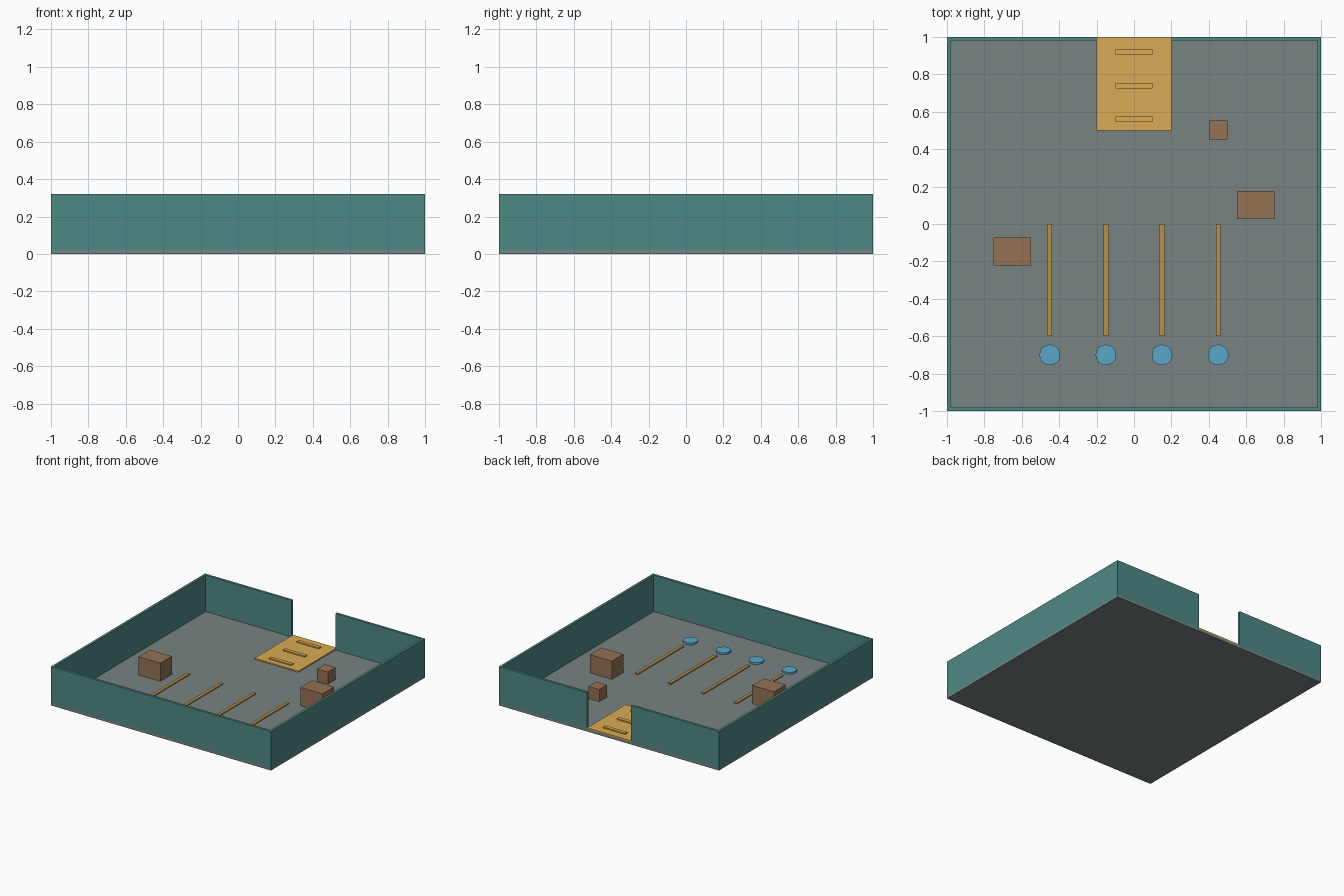
import bpy

if "Cube" in bpy.data.objects:
    bpy.data.objects.remove(bpy.data.objects["Cube"])


def material(name, rgb):
    m = bpy.data.materials.new(name)
    m.diffuse_color = (*rgb, 1)
    m.use_nodes = True
    m.node_tree.nodes["Principled BSDF"].inputs["Base Color"].default_value = m.diffuse_color
    return m


FLOOR = material("floor_grey", (0.19, 0.23, 0.225))
WALL = material("wall_teal", (0.076, 0.25, 0.235))
PAD = material("pad_yellow", (0.70, 0.41, 0.09))
STRIPE = material("stripe_ochre", (0.52, 0.28, 0.06))
BLUE = material("disc_blue", (0.10, 0.39, 0.60))
BROWN = material("crate_brown", (0.30, 0.17, 0.09))


def box(name, x, y, z, mat):
    """Box from (min, max) ranges on each axis."""
    c = [(r[0] + r[1]) / 2 for r in (x, y, z)]
    bpy.ops.mesh.primitive_cube_add(size=1, location=c)
    o = bpy.context.object
    o.name = name
    o.scale = [r[1] - r[0] for r in (x, y, z)]
    bpy.ops.object.transform_apply(location=False, rotation=False, scale=True)
    o.data.materials.append(mat)
    return o


F = 0.02   # floor top
T = 0.02   # wall thickness
H = (F, 0.32)

# floor slab
box("floor", (-1, 1), (-1, 1), (0, F), FLOOR)

# walls, with a doorway in the back one
box("front_wall", (-1, 1), (-1, -1 + T), H, WALL)
box("left_wall", (-1, -1 + T), (-1 + T, 1 - T), H, WALL)
box("right_wall", (1 - T, 1), (-1 + T, 1 - T), H, WALL)
box("back_wall_left", (-1, -0.2), (1 - T, 1), H, WALL)
box("back_wall_right", (0.2, 1), (1 - T, 1), H, WALL)

# entrance pad with three raised bars
box("entrance_pad", (-0.2, 0.2), (0.5, 1), (F, 0.03), PAD)
for i in range(3):
    y = 0.56 + 0.18 * i
    box(f"entrance_bar_{i + 1}", (-0.1, 0.1), (y - 0.015, y + 0.015), (0.03, 0.04), PAD)

# lane stripes, each ending at a round marker
for i, x in enumerate((-0.45, -0.15, 0.15, 0.45)):
    box(f"lane_stripe_{i + 1}", (x - 0.0125, x + 0.0125), (-0.6, 0), (F, 0.03), STRIPE)
    bpy.ops.mesh.primitive_cylinder_add(vertices=32, radius=0.055, depth=0.015,
                                        location=(x, -0.7, F + 0.0075))
    o = bpy.context.object
    o.name = f"lane_marker_{i + 1}"
    o.data.materials.append(BLUE)
    bpy.ops.object.shade_smooth_by_angle()

# crates
box("large_crate_left", (-0.75, -0.55), (-0.222, -0.072), (F, 0.17), BROWN)
box("large_crate_right", (0.55, 0.75), (0.027, 0.177), (F, 0.17), BROWN)
box("small_crate", (0.4, 0.5), (0.453, 0.553), (F, 0.12), BROWN)
